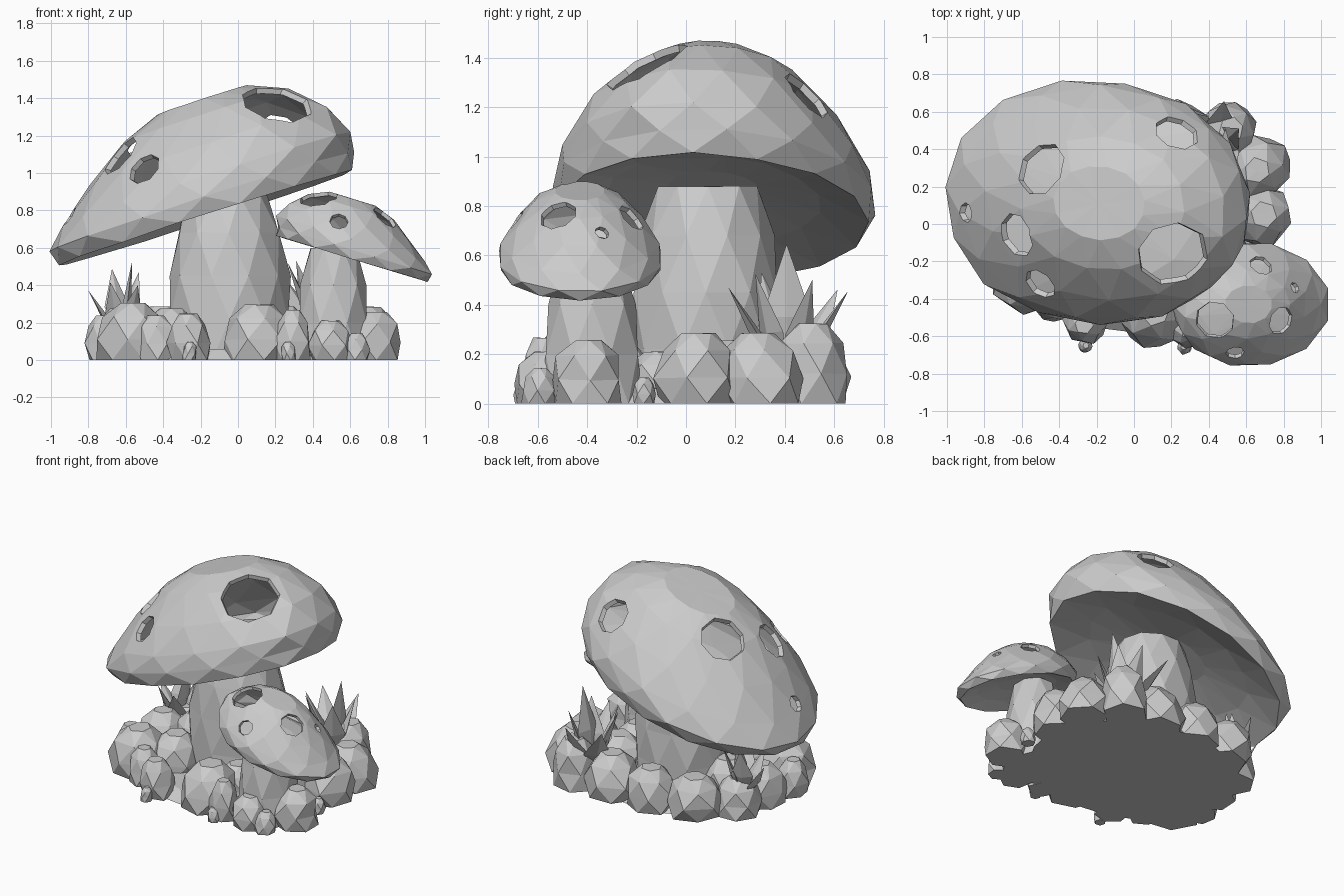
import bpy, bmesh, math, random
from math import sin, cos, pi
from mathutils import Vector, Matrix
from mathutils.bvhtree import BVHTree

random.seed(4)
old = bpy.data.objects.get("Cube")
if old:
    bpy.data.objects.remove(old)

stone = bpy.data.materials.new("pale_grey")
stone.use_nodes = True
stone.diffuse_color = (0.6, 0.6, 0.6, 1)
stone.node_tree.nodes["Principled BSDF"].inputs["Base Color"].default_value = (0.6, 0.6, 0.6, 1)


def add_object(name, bm):
    bmesh.ops.recalc_face_normals(bm, faces=bm.faces)
    mesh = bpy.data.meshes.new(name)
    bm.to_mesh(mesh)
    bm.free()
    mesh.materials.append(stone)
    obj = bpy.data.objects.new(name, mesh)
    bpy.context.collection.objects.link(obj)
    return obj


def loft(rings, sides, matrix=Matrix(), jitter=0.0, pole=False, start=0.0):
    """Triangulated skin over (x, y, z, rx, ry) rings, each turned half a step."""
    bm = bmesh.new()
    loops = []
    for i, (x, y, z, rx, ry) in enumerate(rings):
        loop = []
        for k in range(sides):
            a = start + 2 * pi * (k + 0.5 * (i % 2)) / sides
            s = 1 + random.uniform(-jitter, jitter)
            dz = random.uniform(-jitter, jitter) * 0.25 * rx if 0 < i else 0
            loop.append(bm.verts.new(matrix @ Vector((x + rx * s * cos(a), y + ry * s * sin(a), z + dz))))
        loops.append(loop)
    for i in range(len(loops) - 1):
        lo, hi, odd = loops[i], loops[i + 1], i % 2
        for k in range(sides):
            n = (k + 1) % sides
            if odd:
                bm.faces.new((lo[k], hi[n], hi[k]))
                bm.faces.new((lo[k], lo[n], hi[n]))
            else:
                bm.faces.new((lo[k], lo[n], hi[k]))
                bm.faces.new((lo[n], hi[n], hi[k]))
    bm.faces.new(loops[0][::-1])
    top = bm.faces.new(loops[-1])
    if pole:
        bmesh.ops.poke(bm, faces=[top], offset=pole)
    return bm


def cap(name, centre, tilt, turn, scale, sides, holes):
    """Tilted hollow dome with a recessed underside and octagonal holes."""
    profile = [(0.25, 0.11, 0), (0.57, 0.07, 0), (0.83, 0, 0), (0.865, 0.09, 0), (0.82, 0.2, 0.07),
               (0.675, 0.36, 0.14), (0.47, 0.52, 0.17), (0.26, 0.605, 0.18)]
    rings = [(shift, 0, w, r, r * 0.76) for r, w, shift in profile]
    matrix = (Matrix.Translation(centre) @ Matrix.Rotation(turn, 4, 'Z')
              @ Matrix.Rotation(tilt, 4, 'Y') @ Matrix.Scale(scale, 4))
    bm = loft(rings, sides, matrix, 0.015, 0.055 * scale)
    bmesh.ops.recalc_face_normals(bm, faces=bm.faces)
    tree = BVHTree.FromBMesh(bm)
    shell = add_object(name, bm)
    solid = shell.modifiers.new("shell", 'SOLIDIFY')
    solid.thickness = 0.03 * scale ** 0.5
    solid.offset = -1

    # flared hole cutters pointing along the surface
    cut = bmesh.new()
    heart = Vector(centre) + Vector((0, 0, 0.15 * scale))
    for x, y, r in holes:
        point, normal, _, _ = tree.ray_cast(Vector((x, y, 3)), Vector((0, 0, -1)))
        if point is None:
            continue
        axis = (normal + 0.5 * (point - heart).normalized()).normalized()
        turned = axis.to_track_quat('Z', 'Y').to_matrix().to_4x4()
        bmesh.ops.create_cone(cut, cap_ends=True, segments=8, radius1=r * 0.8, radius2=r * 1.2,
                              depth=0.16, matrix=Matrix.Translation(point) @ turned)
    cutter = add_object(name + "_cutter", cut)
    cutter.hide_render = True
    boolean = shell.modifiers.new("holes", 'BOOLEAN')
    boolean.object = cutter
    boolean.solver = 'EXACT'
    bpy.context.view_layer.update()
    graph = bpy.context.evaluated_depsgraph_get()
    done = bpy.data.meshes.new_from_object(shell.evaluated_get(graph))
    shell.modifiers.clear()
    shell.data = done
    bpy.data.objects.remove(cutter)


# mushroom caps
cap("large_cap", (-0.17, 0.11, 0.76), math.radians(-18), math.radians(-6), 1.0, 15,
    [(0.2, -0.17, 0.2), (0.23, 0.5, 0.125), (-0.5, 0.3, 0.155),
     (-0.63, -0.06, 0.125), (-0.5, -0.32, 0.095), (-0.9, 0.06, 0.055)])
cap("small_cap", (0.61, -0.43, 0.54), math.radians(-17), math.radians(180), 0.51, 12,
    [(0.43, -0.52, 0.11), (0.79, -0.52, 0.08), (0.54, -0.69, 0.05),
     (0.68, -0.22, 0.065), (0.86, -0.34, 0.03)])

# stems
add_object("large_stem", loft(
    [(-0.04, 0.08, 0, 0.31, 0.3), (-0.045, 0.08, 0.22, 0.33, 0.31), (-0.045, 0.08, 0.45, 0.325, 0.305),
     (-0.05, 0.085, 0.68, 0.28, 0.27), (-0.06, 0.09, 0.88, 0.22, 0.21)], 10, jitter=0.02))
add_object("small_stem", loft(
    [(0.51, -0.38, 0, 0.2, 0.21), (0.51, -0.38, 0.2, 0.19, 0.2), (0.51, -0.38, 0.4, 0.175, 0.18),
     (0.51, -0.39, 0.6, 0.13, 0.13)], 8, jitter=0.02))

# ground under the stones
add_object("ground", loft([(0, 0, 0, 0.72, 0.58), (0, 0, 0.06, 0.64, 0.5)], 20))

# stones around the edge, then those filling the middle: x, y, radius, height
stones = [(-0.57, -0.3, 0.19, 0.32), (-0.7, -0.17, 0.11, 0.25), (-0.43, -0.42, 0.11, 0.25),
          (-0.26, -0.52, 0.12, 0.26), (0.1, -0.49, 0.19, 0.31), (0.29, -0.57, 0.1, 0.28),
          (0.5, -0.58, 0.12, 0.22), (0.73, -0.4, 0.15, 0.27), (0.67, 0.04, 0.17, 0.3),
          (0.68, 0.31, 0.17, 0.3), (0.5, 0.5, 0.16, 0.34), (0.22, 0.49, 0.18, 0.3),
          (-0.08, 0.5, 0.17, 0.29), (-0.37, 0.43, 0.18, 0.29), (-0.6, 0.27, 0.16, 0.26),
          (-0.63, 0.04, 0.16, 0.29), (-0.26, -0.65, 0.04, 0.1), (0.74, -0.17, 0.05, 0.11),
          (0.27, -0.66, 0.04, 0.1), (0.63, -0.6, 0.07, 0.15),
          (-0.42, 0.14, 0.16, 0.3), (-0.36, -0.2, 0.17, 0.29), (0.4, 0.2, 0.17, 0.27),
          (0.2, -0.25, 0.15, 0.25), (0.46, -0.1, 0.14, 0.22)]
for i, (x, y, r, h) in enumerate(stones):
    dx, dy = (random.uniform(-0.18, 0.18) * r for _ in range(2))
    rings = [(x + dx * t, y + dy * t, h * t, r * s, r * s)
             for t, s in ((0, 0.92), (0.35, 1), (0.72, 0.82), (0.95, 0.4))]
    add_object(f"stone_{i + 1}", loft(rings, 6, jitter=0.09, pole=0.05 * h, start=random.uniform(0, pi)))


def tuft(name, base, length, count):
    """Fan of flat pointed leaves with a raised middle rib."""
    bm = bmesh.new()
    for i in range(count):
        around = 2 * pi * i / count + random.uniform(-0.2, 0.2)
        lean = 0.12 if i == 0 else random.uniform(0.3, 0.65)
        size = length * (1.0 if i == 0 else random.uniform(0.75, 1))
        place = (Matrix.Translation(base) @ Matrix.Rotation(around, 4, 'Z')
                 @ Matrix.Rotation(lean, 4, 'Y') @ Matrix.Scale(size, 4))
        tip, root = (bm.verts.new(place @ Vector((0, 0, z))) for z in (1, 0))
        belt = [bm.verts.new(place @ Vector((0.05 * cos(a), 0.17 * sin(a), 0.5)))
                for a in (0, pi / 2, pi, 3 * pi / 2)]
        for k in range(4):
            bm.faces.new((belt[k], belt[(k + 1) % 4], tip))
            bm.faces.new((belt[(k + 1) % 4], belt[k], root))
    add_object(name, bm)


tuft("large_leaf_tuft", (0.45, 0.41, 0.06), 0.59, 8)
tuft("small_leaf_tuft", (-0.62, 0.24, 0.08), 0.45, 6)
